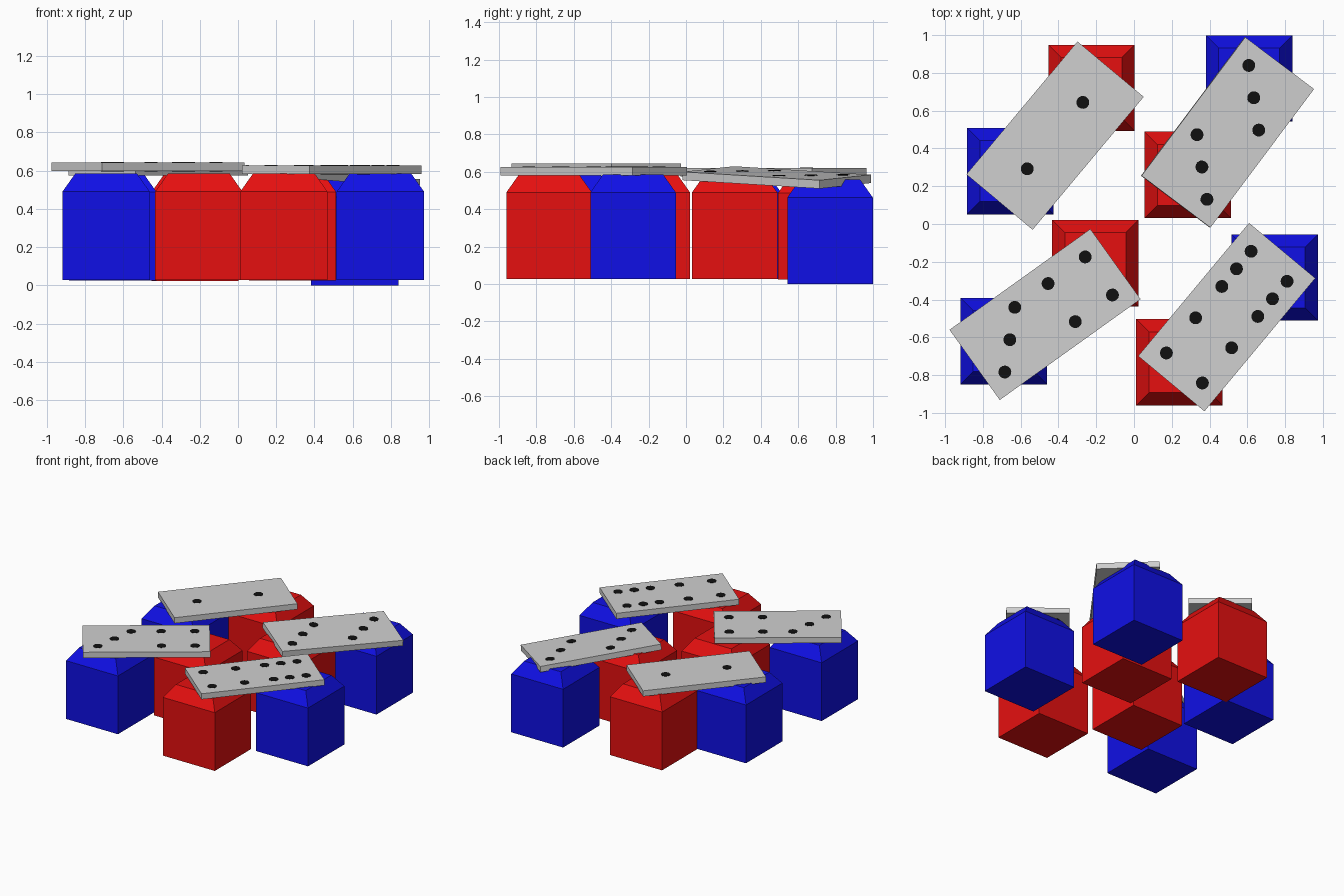
import bpy, bmesh, math
from mathutils import Matrix, Euler

if "Cube" in bpy.data.objects:
    bpy.data.objects.remove(bpy.data.objects["Cube"])


def material(name, r, g, b):
    m = bpy.data.materials.new(name)
    m.diffuse_color = (r, g, b, 1)
    m.use_nodes = True
    m.node_tree.nodes["Principled BSDF"].inputs["Base Color"].default_value = m.diffuse_color
    return m


RED = material("red", 0.79, 0.005, 0.005)
BLUE = material("blue", 0.005, 0.005, 0.79)
GREY = material("light grey", 0.63, 0.63, 0.63)
BLACK = material("black", 0.005, 0.005, 0.005)


def finish(name, bm, mats):
    bmesh.ops.recalc_face_normals(bm, faces=bm.faces)
    me = bpy.data.meshes.new(name)
    bm.to_mesh(me)
    bm.free()
    for m in mats:
        me.materials.append(m)
    ob = bpy.data.objects.new(name, me)
    bpy.context.collection.objects.link(ob)
    return ob


# Square block with a sloped, flat-topped cap
W, BODY, CAP = 0.457, 0.463, 0.095


def block(name, x, y, z, mat):
    bm = bmesh.new()
    bmesh.ops.create_cube(bm, size=1, matrix=Matrix.Translation((0, 0, BODY / 2))
                          @ Matrix.Diagonal((W, W, BODY, 1)))
    top = max(bm.faces, key=lambda f: f.calc_center_median().z)
    bmesh.ops.inset_region(bm, faces=[top], thickness=CAP)
    for v in top.verts:
        v.co.z += CAP
    finish(name, bm, [mat]).location = (x, y, z)


block("blue_block_back_left", -0.655, 0.28, 0.026, BLUE)
block("red_block_back_left", -0.225, 0.72, 0.023, RED)
block("blue_block_back_right", 0.61, 0.77, 0.0, BLUE)
block("red_block_back_right", 0.285, 0.26, 0.026, RED)
block("blue_block_front_left", -0.69, -0.62, 0.027, BLUE)
block("red_block_front_left", -0.205, -0.207, 0.027, RED)
block("red_block_front_right", 0.24, -0.732, 0.027, RED)
block("blue_block_front_right", 0.745, -0.283, 0.027, BLUE)

# Pip layouts in one half of a tile
L, T = 0.917, 0.045
A, B = 0.121, 0.124
PIPS = {
    1: [(0, 0)],
    3: [(A, B), (0, 0), (-A, -B)],
    4: [(i, j) for i in (-A, A) for j in (-B, B)],
    6: [(i, j) for i in (-A, 0, A) for j in (-B, B)],
}


# Tile with black pips running through it
def tile(name, loc, yaw, low, high, roll=0, pitch=0):
    rot = Euler((roll, pitch, math.radians(yaw)))
    bm = bmesh.new()
    bmesh.ops.create_cube(bm, size=1, matrix=Matrix.Diagonal((L, W, T, 1)))
    slab = finish(name, bm, [GREY])
    bm = bmesh.new()
    for count, side in ((low, -1), (high, 1)):
        for u, v in PIPS[count]:
            bmesh.ops.create_cone(bm, cap_ends=True, segments=24, radius1=0.034,
                                  radius2=0.034, depth=T + 0.004,
                                  matrix=Matrix.Translation((u + side * L / 4, v, 0)))
    pips = finish(name + "_pips", bm, [BLACK])
    for ob in (slab, pips):
        ob.location = loc
        ob.rotation_euler = rot


tile("tile_back_left", (-0.418, 0.468, 0.598), 50.1, 1, 1)
tile("tile_back_right", (0.495, 0.485, 0.570), 53.2, 3, 3, roll=0.065, pitch=0.049)
tile("tile_front_left", (-0.471, -0.479, 0.621), 35.6, 3, 4)
tile("tile_front_right", (0.491, -0.493, 0.604), 50.2, 4, 6)
